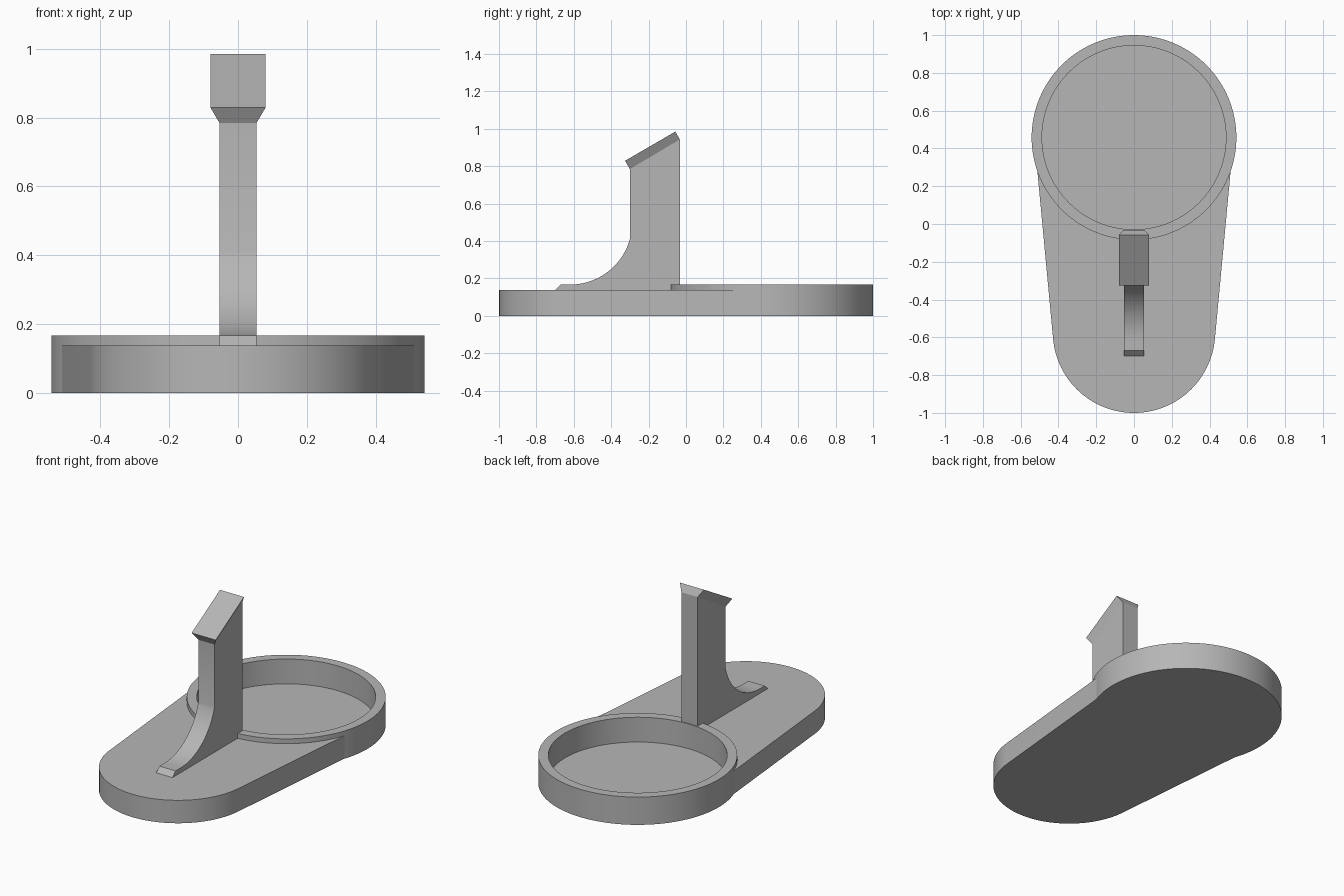
import bpy, bmesh
from math import sin, cos, radians, pi
from mathutils import Vector

old = bpy.data.objects.get("Cube")
if old:
    bpy.data.objects.remove(old, do_unlink=True)

grey = bpy.data.materials.new("plain grey")
grey.use_nodes = True
colour = (0.47, 0.47, 0.47, 1)
grey.diffuse_color = colour
grey.node_tree.nodes["Principled BSDF"].inputs["Base Color"].default_value = colour


def finish(bm, name):
    bmesh.ops.recalc_face_normals(bm, faces=bm.faces)
    mesh = bpy.data.meshes.new(name)
    bm.to_mesh(mesh)
    bm.free()
    obj = bpy.data.objects.new(name, mesh)
    bpy.context.collection.objects.link(obj)
    mesh.materials.append(grey)
    bpy.ops.object.select_all(action='DESELECT')
    obj.select_set(True)
    bpy.context.view_layer.objects.active = obj
    bpy.ops.object.shade_smooth_by_angle(angle=radians(25))
    return obj


def prism(name, points, offset):
    """Extrude a closed outline along an offset."""
    bm = bmesh.new()
    face = bm.faces.new([bm.verts.new(p) for p in points])
    new = bmesh.ops.extrude_face_region(bm, geom=[face], use_keep_orig=True)
    verts = [v for v in new["geom"] if isinstance(v, bmesh.types.BMVert)]
    bmesh.ops.translate(bm, verts=verts, vec=offset)
    return finish(bm, name)


def arc(cx, cy, r, start, end, n):
    angles = [radians(start + (end - start) * i / n) for i in range(n + 1)]
    return [(cx + r * cos(a), cy + r * sin(a)) for a in angles]


RING_Y, RING_R, CUP_R = 0.458, 0.542, 0.487
RIM, DECK, FLOOR = 0.167, 0.138, 0.018

# Tapered deck: rounded front, straight sides, hollowed to fit the round tray
outline = arc(0, -0.57, 0.43, 185.6, 354.4, 64)
outline += arc(0, RING_Y, RING_R - 0.003, -18, -162, 64)
prism("base_deck", [(x, y, 0) for x, y in outline], (0, 0, DECK))

# Round tray with a raised rim
bm = bmesh.new()
section = [(0, FLOOR), (CUP_R, FLOOR), (CUP_R, RIM), (RING_R, RIM), (RING_R, 0), (0, 0)]
verts = [bm.verts.new((r, 0, z)) for r, z in section]
edges = [bm.edges.new(pair) for pair in zip(verts, verts[1:])]
bmesh.ops.spin(bm, geom=verts + edges, cent=(0, 0, 0), axis=(0, 0, 1),
               angle=2 * pi, steps=128, use_duplicate=False)
bmesh.ops.remove_doubles(bm, verts=bm.verts, dist=0.0001)
bmesh.ops.translate(bm, verts=bm.verts, vec=(0, RING_Y, 0))
finish(bm, "round_tray")

# Upright post with a curved foot
HALF = 0.054
side = [(-0.033, DECK - 0.005), (-0.70, DECK - 0.005), (-0.70, DECK), (-0.67, RIM)]
side += arc(-0.62, 0.499, 0.332, -90, -15.5, 24)
side += [(-0.30, 0.785), (-0.033, 0.943)]
prism("post", [(-HALF, y, z) for y, z in side], (2 * HALF, 0, 0))

# Slanted head, flaring sideways from the post
bm = bmesh.new()
rings = [(HALF, (-0.30, 0.785), (-0.033, 0.943)),
         (0.08, (-0.326, 0.829), (-0.057, 0.985))]
loops = []
for half, front, back in rings:
    corners = [(-half, *front), (half, *front), (half, *back), (-half, *back)]
    loops.append([bm.verts.new(c) for c in corners])
low, high = loops
bm.faces.new(high)
for i in range(4):
    j = (i + 1) % 4
    bm.faces.new((low[i], low[j], high[j], high[i]))
bm.faces.new(low[::-1])
finish(bm, "slanted_head")
